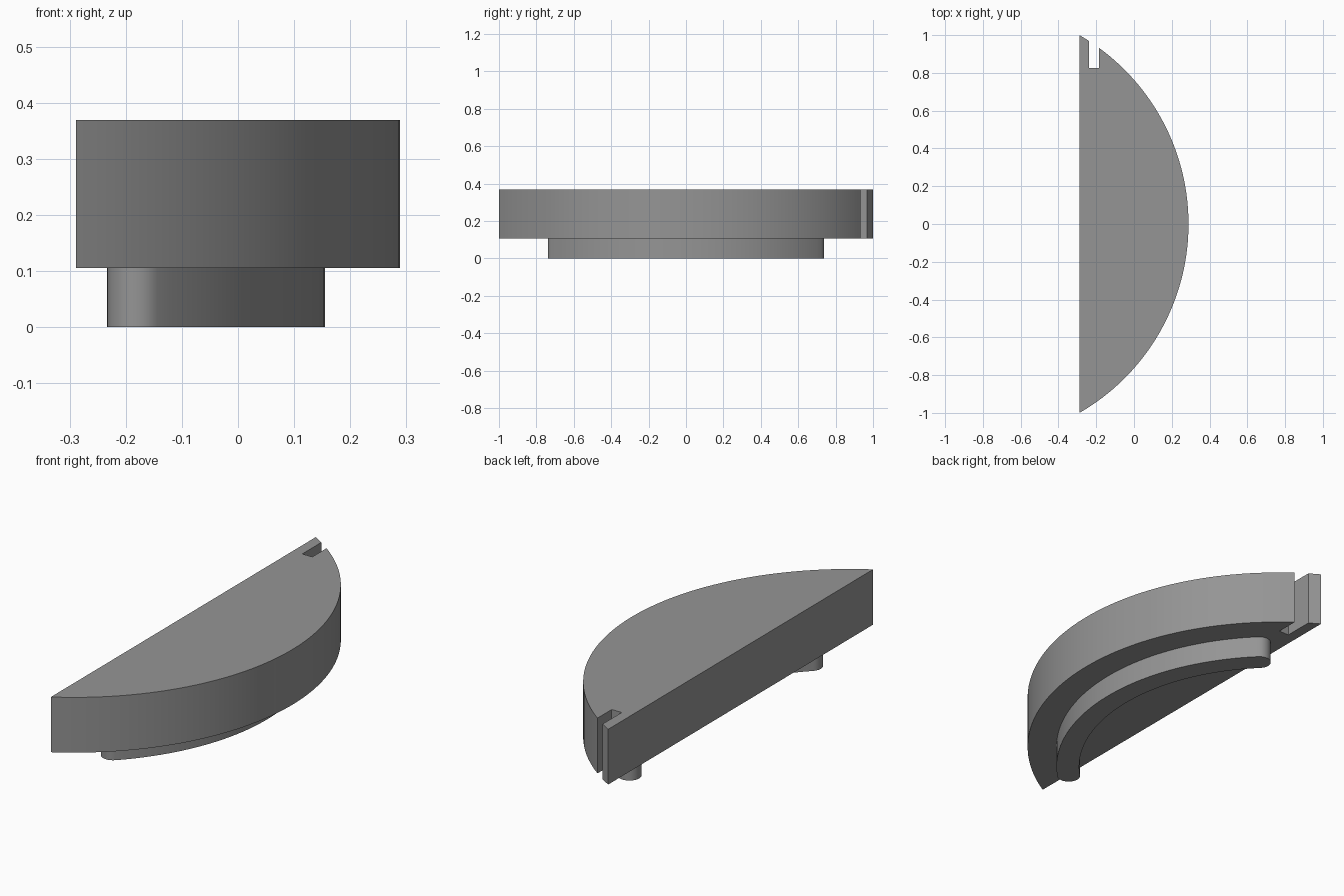
import bpy, bmesh, math

if "Cube" in bpy.data.objects:
    bpy.data.objects.remove(bpy.data.objects["Cube"])

R = 1.1547            # rim radius
CX = -R * 0.75        # x of the arc centre
Z_RIB, Z_TOP = 0.1055, 0.3695

grey = bpy.data.materials.new("grey")
grey.diffuse_color = (0.3, 0.3, 0.3, 1)
grey.use_nodes = True
grey.node_tree.nodes["Principled BSDF"].inputs["Base Color"].default_value = grey.diffuse_color


def arc(cx, cy, r, a0, a1, n):
    """Points along an arc, angles in degrees."""
    angles = [math.radians(a0 + (a1 - a0) * i / n) for i in range(n + 1)]
    return [(cx + r * math.cos(a), cy + r * math.sin(a)) for a in angles]


def extrude(name, outline, z0, z1):
    """Solid prism from a counter-clockwise outline."""
    bm = bmesh.new()
    base = bm.faces.new([bm.verts.new((x, y, z0)) for x, y in outline])
    top = bmesh.ops.extrude_face_region(bm, geom=[base], use_keep_orig=True)
    verts = [g for g in top["geom"] if isinstance(g, bmesh.types.BMVert)]
    bmesh.ops.translate(bm, verts=verts, vec=(0, 0, z1 - z0))
    bmesh.ops.recalc_face_normals(bm, faces=bm.faces)
    mesh = bpy.data.meshes.new(name)
    bm.to_mesh(mesh)
    bm.free()
    mesh.materials.append(grey)
    obj = bpy.data.objects.new(name, mesh)
    bpy.context.collection.objects.link(obj)
    bpy.ops.object.select_all(action='DESELECT')
    bpy.context.view_layer.objects.active = obj
    obj.select_set(True)
    bpy.ops.object.shade_smooth_by_angle(angle=math.radians(30))
    return obj


# Circular segment slab with a narrow notch through its rear rim
SLOT_R, SLOT_L, SLOT_Y = -0.185, -0.238, 0.825
a_r = math.degrees(math.acos((SLOT_R - CX) / R))
a_l = math.degrees(math.acos((SLOT_L - CX) / R))
slab = arc(CX, 0, R, -60, a_r, 64)
slab += [(SLOT_R, SLOT_Y), (SLOT_L, SLOT_Y)]
slab += arc(CX, 0, R, a_l, 60, 2)
extrude("segment_slab", slab, Z_RIB, Z_TOP)

# Curved locating rib with rounded ends under the slab
RM, H, A = 0.969, 0.0525, 45
ex, ey = RM * math.cos(math.radians(A)), RM * math.sin(math.radians(A))
rib = arc(CX, 0, RM + H, -A, A, 48)
rib += arc(CX + ex, ey, H, A, A + 180, 16)[1:-1]
rib += arc(CX, 0, RM - H, A, -A, 48)
rib += arc(CX + ex, -ey, H, 180 - A, 360 - A, 16)[1:-1]
extrude("curved_rib", rib, 0, Z_RIB)
